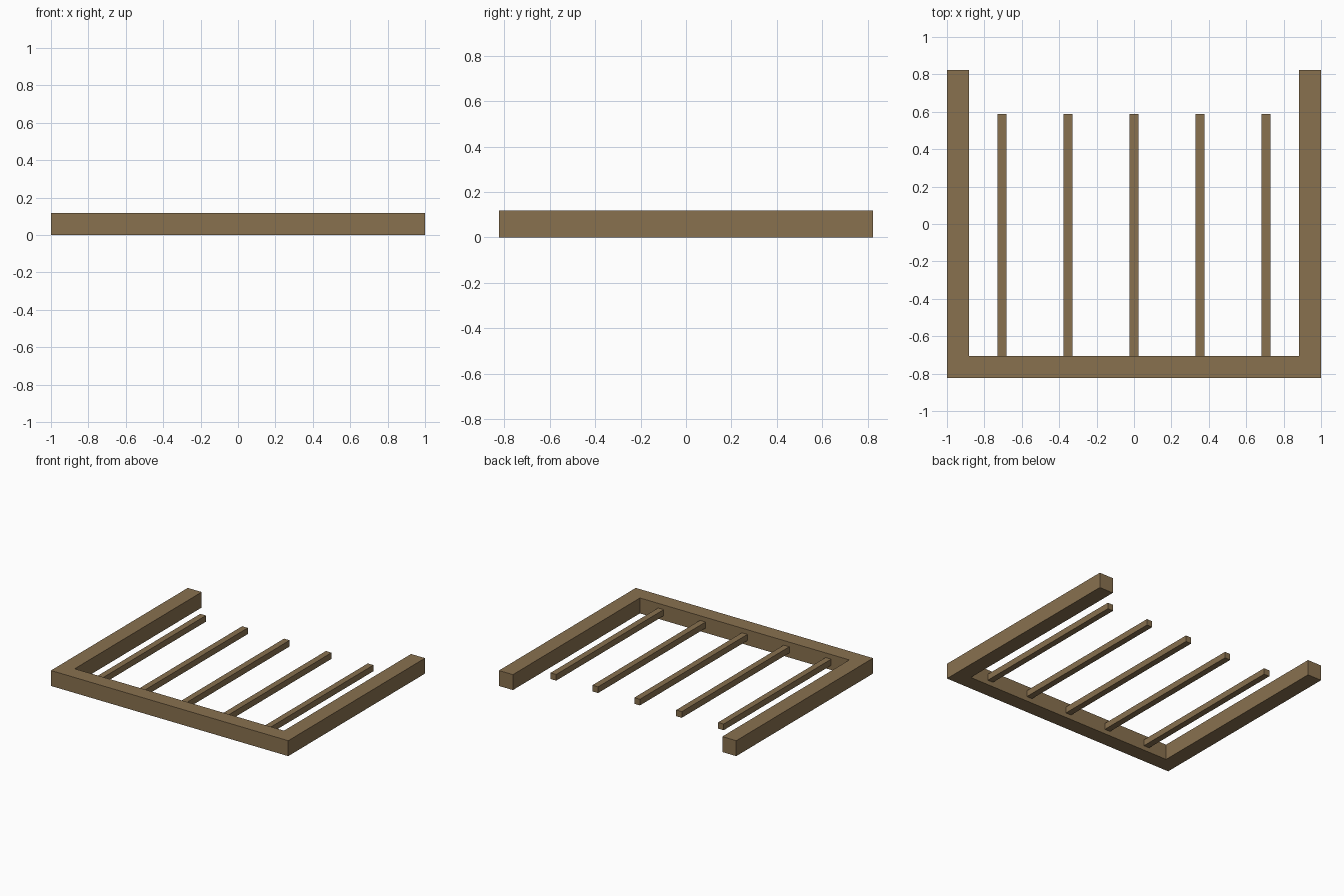
import bpy, bmesh

if "Cube" in bpy.data.objects:
    bpy.data.objects.remove(bpy.data.objects["Cube"])

U = 2 / 17                 # module: frame thickness
W, D = 1.0, 7 * U          # half width, half depth

wood = bpy.data.materials.new("brown_wood")
wood.diffuse_color = (0.25, 0.165, 0.078, 1)
wood.use_nodes = True
wood.node_tree.nodes["Principled BSDF"].inputs["Base Color"].default_value = wood.diffuse_color


def prism(name, outline, z0, z1):
    """Extrude a flat xy outline from z0 to z1."""
    bm = bmesh.new()
    face = bm.faces.new([bm.verts.new((x, y, z0)) for x, y in outline])
    ext = bmesh.ops.extrude_face_region(bm, geom=[face])
    verts = [g for g in ext["geom"] if isinstance(g, bmesh.types.BMVert)]
    bmesh.ops.translate(bm, verts=verts, vec=(0, 0, z1 - z0))
    bmesh.ops.recalc_face_normals(bm, faces=bm.faces)
    mesh = bpy.data.meshes.new(name)
    bm.to_mesh(mesh)
    bm.free()
    mesh.materials.append(wood)
    obj = bpy.data.objects.new(name, mesh)
    bpy.context.collection.objects.link(obj)
    return obj


# U-shaped frame, open at the back
half = [(W, -D), (W, D), (W - U, D), (W - U, -D + U)]
prism("frame", half + [(-x, y) for x, y in reversed(half)], 0, U)

# Five thin slats reaching back from the front rail, at mid height
r = 0.2 * U
for i in range(-2, 3):
    x = i * 3 * U
    y0, y1 = -D + U, 5 * U
    prism(f"slat_{i + 3}", [(x - r, y0), (x + r, y0), (x + r, y1), (x - r, y1)],
          U / 2 - r, U / 2 + r)
